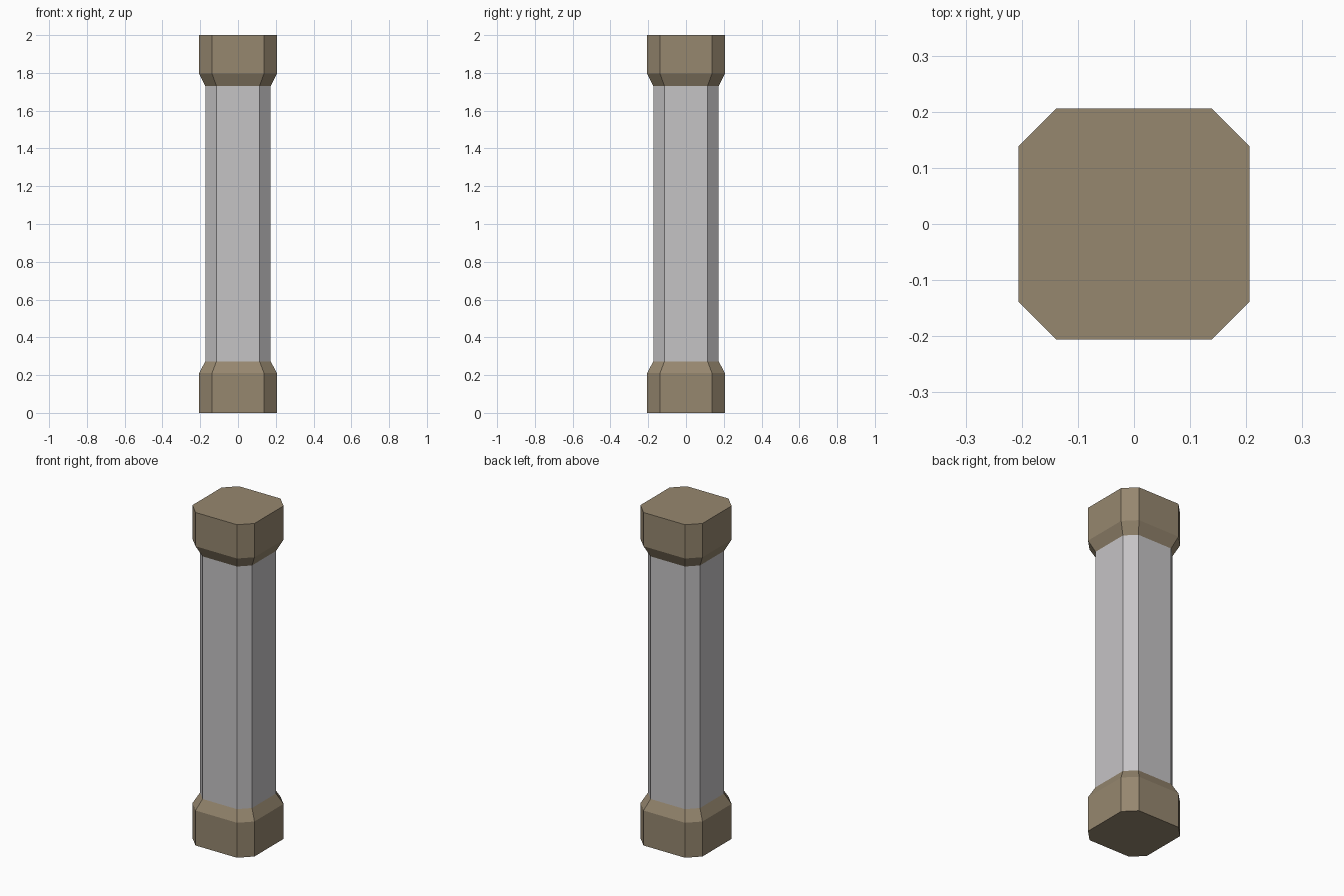
import bpy, bmesh

if "Cube" in bpy.data.objects:
    bpy.data.objects.remove(bpy.data.objects["Cube"])

def material(name, rgb):
    m = bpy.data.materials.new(name)
    lin = [((c / 255 + 0.055) / 1.055) ** 2.4 for c in rgb]
    m.diffuse_color = (*lin, 1)
    m.use_nodes = True
    m.node_tree.nodes["Principled BSDF"].inputs["Base Color"].default_value = m.diffuse_color
    return m

brown = material("brown stone", (150, 135, 111))
grey = material("pale grey stone", (197, 195, 197))

WIDE = (0.206, 0.138)     # half width, half length of the flat side
NARROW = (0.173, 0.114)

def octagon(bm, size, z):
    a, b = size
    pts = [(a, -b), (a, b), (b, a), (-b, a), (-a, b), (-a, -b), (-b, -a), (b, -a)]
    return [bm.verts.new((x, y, z)) for x, y in pts]

def loft(name, sections, mat):
    """Stack chamfered-square sections into a closed solid."""
    bm = bmesh.new()
    rings = [octagon(bm, s, z) for s, z in sections]
    for lo, hi in zip(rings, rings[1:]):
        for i in range(8):
            j = (i + 1) % 8
            bm.faces.new((lo[i], lo[j], hi[j], hi[i]))
    bm.faces.new(rings[0][::-1])
    bm.faces.new(rings[-1])
    bmesh.ops.recalc_face_normals(bm, faces=bm.faces)
    me = bpy.data.meshes.new(name)
    bm.to_mesh(me)
    bm.free()
    me.materials.append(mat)
    bpy.context.collection.objects.link(bpy.data.objects.new(name, me))

# Base, shaft and capital
loft("column_base", [(WIDE, 0), (WIDE, 0.21), (NARROW, 0.273)], brown)
loft("column_shaft", [(NARROW, 0.273), (NARROW, 1.73)], grey)
loft("column_capital", [(NARROW, 1.73), (WIDE, 1.797), (WIDE, 2.0)], brown)
